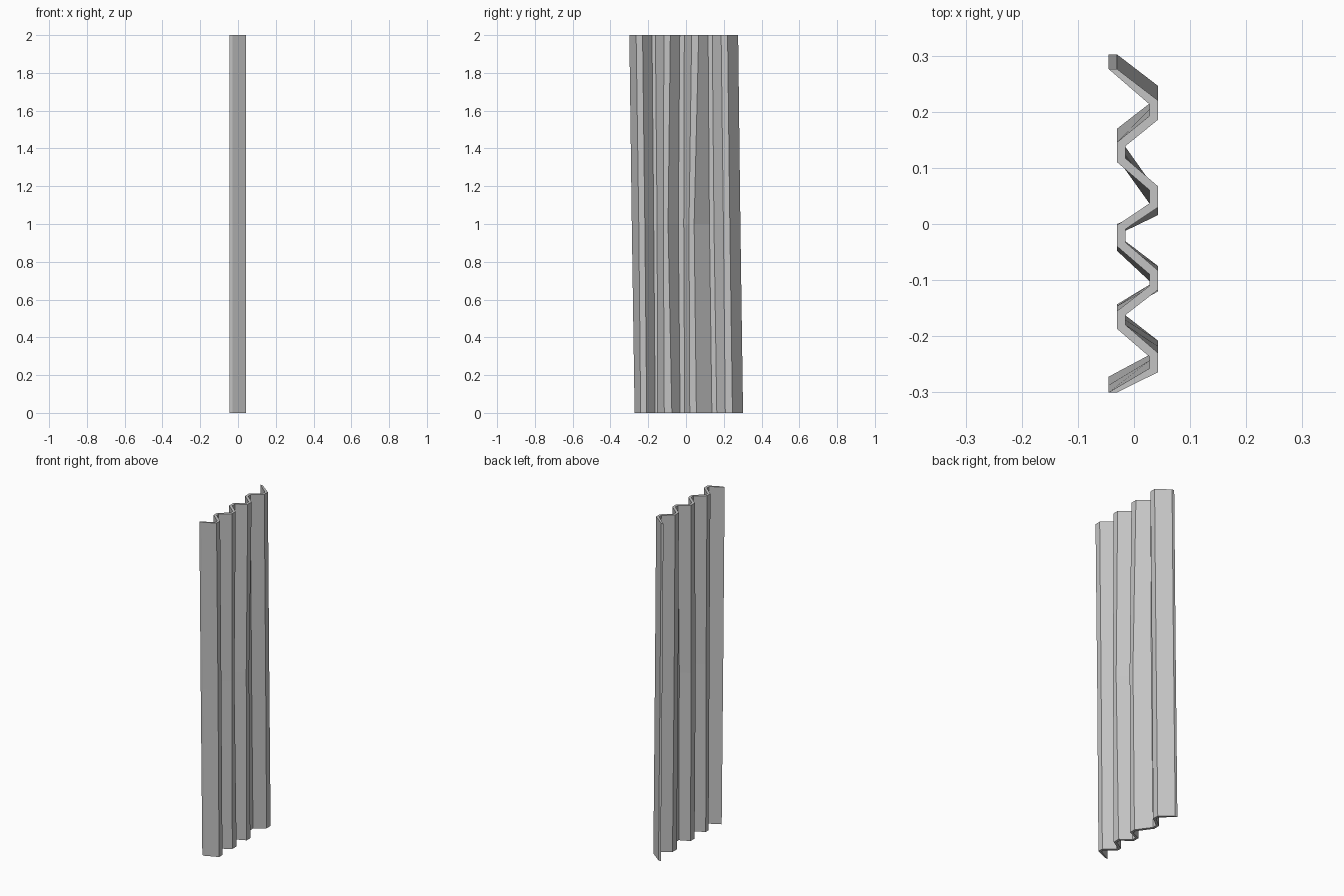
import bpy, bmesh

cube = bpy.data.objects.get("Cube")
if cube:
    bpy.data.objects.remove(cube)

# One plain metal colour
metal = bpy.data.materials.new("grey_metal")
metal.use_nodes = True
colour = (0.55, 0.55, 0.55, 1)
metal.diffuse_color = colour
metal.node_tree.nodes["Principled BSDF"].inputs["Base Color"].default_value = colour

# Fold positions along y at each height: end, ridge, valley, ridge ... end
FOLDS = {
    0: (-0.272, -0.240, -0.208, -0.170, -0.143, -0.115, -0.075, -0.038,
        0.000, 0.020, 0.055, 0.130, 0.170, 0.208, 0.246, 0.302),
    1: (-0.287, -0.250, -0.218, -0.178, -0.146, -0.120, -0.095, -0.048,
        -0.005, 0.016, 0.043, 0.117, 0.155, 0.198, 0.232, 0.288),
    2: (-0.300, -0.264, -0.230, -0.187, -0.155, -0.117, -0.083, -0.040,
        -0.002, 0.030, 0.067, 0.110, 0.146, 0.186, 0.220, 0.276),
}
THICK = 0.015
RIDGE, VALLEY, END = 0.043, -0.015, -0.030   # x of the right-hand skin
NARROW = 0.007                               # fold shrinks on its inner side


def skins(folds):
    """Right-hand and left-hand skin points of the folded sheet."""
    right, left = [], []
    last = len(folds) - 1
    for i, y in enumerate(folds):
        if i in (0, last):
            right.append((END, y))
            left.append((END - THICK, y))
            continue
        inward = NARROW if i % 2 else -NARROW
        if (i - 1) // 2 % 2 == 0:
            right.append((RIDGE, y))
            left.append((RIDGE - THICK, y + inward))
        else:
            right.append((VALLEY, y + inward))
            left.append((VALLEY - THICK, y))
    return right, left


# Corrugated sheet: stack the outlines and join them
bm = bmesh.new()
rings = []
for z, folds in FOLDS.items():
    right, left = skins(folds)
    rings.append([bm.verts.new((x, y, z)) for x, y in right + left[::-1]])

count = len(rings[0])
for low, high in zip(rings, rings[1:]):
    for i in range(count):
        j = (i + 1) % count
        bm.faces.new((low[i], low[j], high[j], high[i]))

# Top and bottom edges of the sheet
for ring in (rings[0], rings[-1]):
    for i in range(count // 2 - 1):
        bm.faces.new((ring[i], ring[i + 1], ring[count - 2 - i], ring[count - 1 - i]))

bmesh.ops.recalc_face_normals(bm, faces=bm.faces)
mesh = bpy.data.meshes.new("corrugated_sheet")
bm.to_mesh(mesh)
bm.free()
mesh.materials.append(metal)
sheet = bpy.data.objects.new("corrugated_sheet", mesh)
bpy.context.collection.objects.link(sheet)
